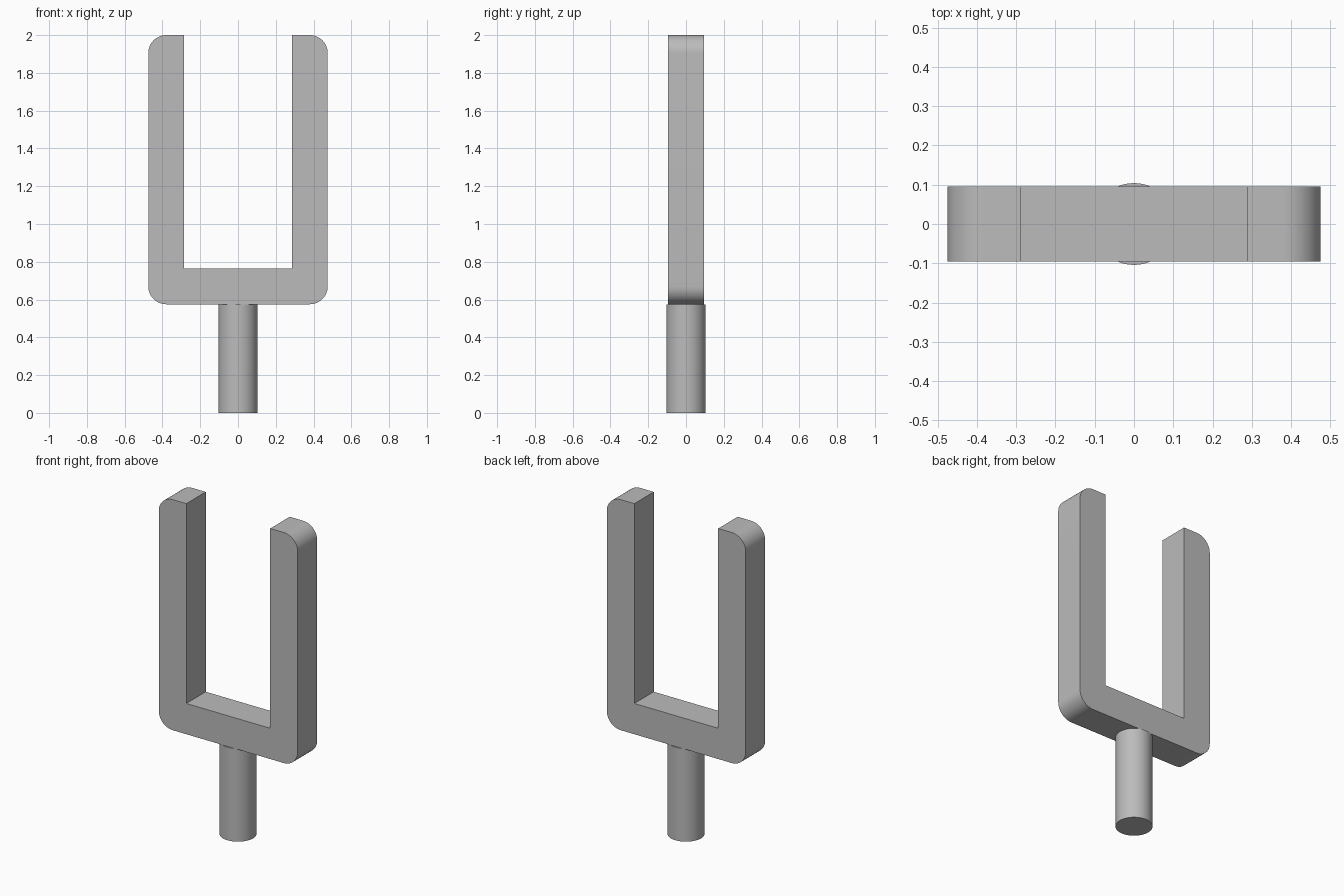
import bpy
import bmesh
import math

cube = bpy.data.objects.get("Cube")
if cube:
    bpy.data.objects.remove(cube, do_unlink=True)

HALF_W, INNER, HALF_D = 0.475, 0.287, 0.095
BASE, FLOOR, TOP, RADIUS = 0.575, 0.765, 2.0, 0.095

grey = bpy.data.materials.new("plain_grey")
grey.use_nodes = True
colour = (0.5, 0.5, 0.5, 1)
grey.diffuse_color = colour
grey.node_tree.nodes["Principled BSDF"].inputs["Base Color"].default_value = colour


def finish(bm, name):
    bmesh.ops.recalc_face_normals(bm, faces=bm.faces)
    mesh = bpy.data.meshes.new(name)
    bm.to_mesh(mesh)
    bm.free()
    obj = bpy.data.objects.new(name, mesh)
    bpy.context.collection.objects.link(obj)
    mesh.materials.append(grey)
    bpy.ops.object.select_all(action="DESELECT")
    obj.select_set(True)
    bpy.context.view_layer.objects.active = obj
    bpy.ops.object.shade_smooth_by_angle(angle=math.radians(30))
    return obj


def arc(cx, cz, start, steps=12):
    angles = [math.radians(start + 90 * i / steps) for i in range(steps + 1)]
    return [(cx + RADIUS * math.cos(a), cz + RADIUS * math.sin(a)) for a in angles]


# U-shaped fork: one half of the outline, mirrored, then extruded in depth
half = arc(HALF_W - RADIUS, BASE + RADIUS, -90)
half += arc(HALF_W - RADIUS, TOP - RADIUS, 0)
half += [(INNER, TOP), (INNER, FLOOR)]
outline = half + [(-x, z) for x, z in reversed(half)]
bm = bmesh.new()
face = bm.faces.new([bm.verts.new((x, -HALF_D, z)) for x, z in outline])
extruded = bmesh.ops.extrude_face_region(bm, geom=[face])
moved = [v for v in extruded["geom"] if isinstance(v, bmesh.types.BMVert)]
bmesh.ops.translate(bm, verts=moved, vec=(0, 2 * HALF_D, 0))
finish(bm, "fork")

# Round stem below the fork
bm = bmesh.new()
bmesh.ops.create_cone(bm, cap_ends=True, segments=64, radius1=0.104,
                      radius2=0.104, depth=BASE)
bmesh.ops.translate(bm, verts=bm.verts, vec=(0, 0, BASE / 2))
finish(bm, "stem")
